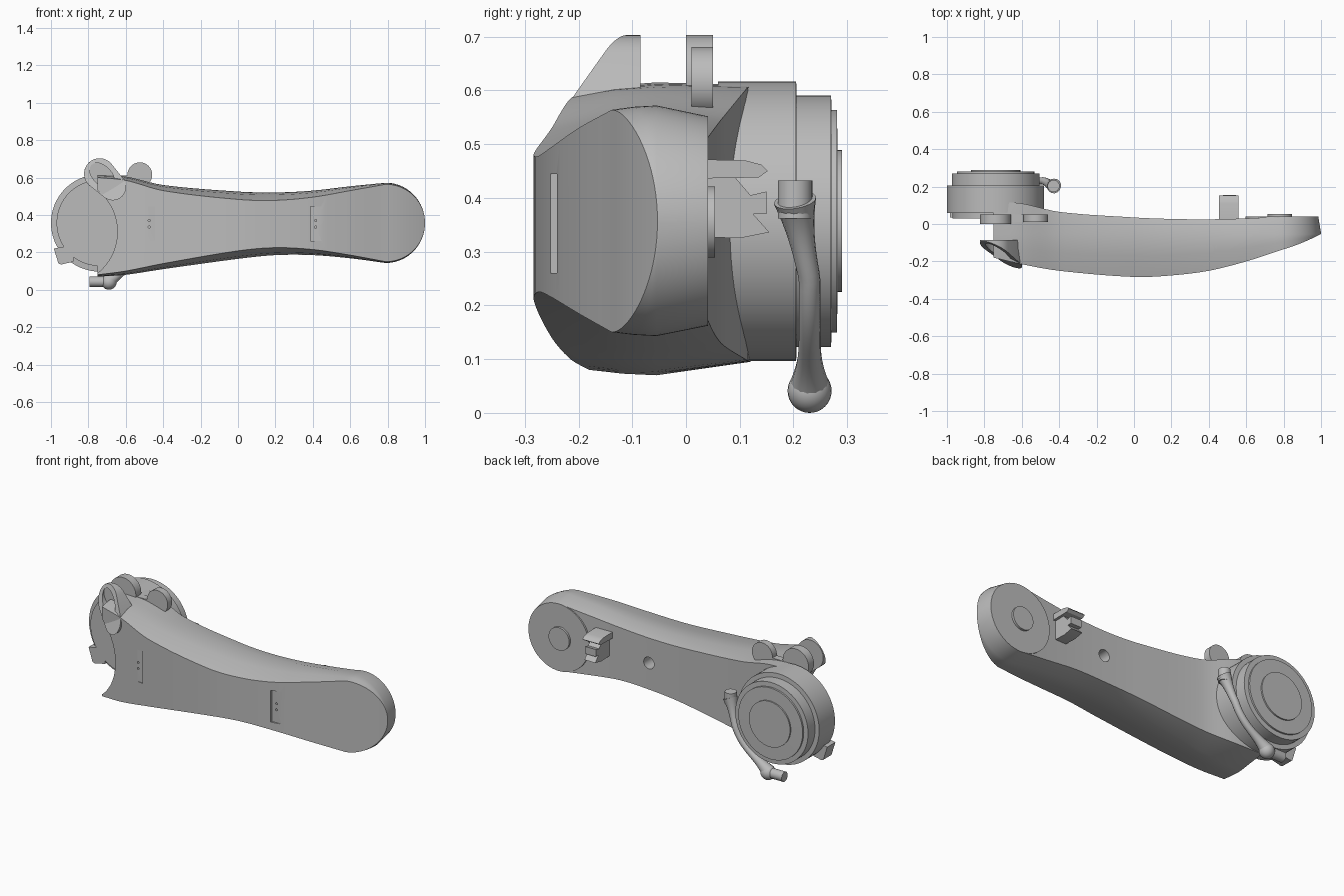
import bpy, bmesh
from math import sin, cos, pi, radians, sqrt
from mathutils import Vector

old = bpy.data.objects.get("Cube")
if old:
    bpy.data.objects.remove(old, do_unlink=True)

grey = bpy.data.materials.new("plain_grey")
grey.use_nodes = True
grey.diffuse_color = (0.5, 0.5, 0.5, 1)
grey.node_tree.nodes["Principled BSDF"].inputs["Base Color"].default_value = (0.5, 0.5, 0.5, 1)

CX, CZ = -0.74, 0.357     # drum centre
EX = 0.79                 # rounded end centre


def select(ob):
    bpy.ops.object.select_all(action='DESELECT')
    ob.select_set(True)
    bpy.context.view_layer.objects.active = ob


def finish(ob):
    ob.data.materials.clear()
    ob.data.materials.append(grey)
    select(ob)
    bpy.ops.object.shade_smooth_by_angle(angle=radians(32))
    return ob


def from_bmesh(name, bm):
    bmesh.ops.recalc_face_normals(bm, faces=bm.faces[:])
    me = bpy.data.meshes.new(name)
    bm.to_mesh(me)
    bm.free()
    ob = bpy.data.objects.new(name, me)
    bpy.context.collection.objects.link(ob)
    return finish(ob)


def loft(name, rings):
    """Skin a list of closed rings and cap both ends."""
    bm = bmesh.new()
    vs = [[bm.verts.new(p) for p in ring] for ring in rings]
    n = len(vs[0])
    for a, b in zip(vs, vs[1:]):
        for i in range(n):
            bm.faces.new((a[i], a[(i + 1) % n], b[(i + 1) % n], b[i]))
    bm.faces.new(vs[0])
    bm.faces.new(vs[-1][::-1])
    return from_bmesh(name, bm)


def turned(name, x, z, steps):
    """Round part along y; steps are (y, radius) pairs."""
    angles = [2 * pi * i / 64 for i in range(64)]
    return loft(name, [[(x + r * cos(a), y, z + r * sin(a)) for a in angles] for y, r in steps])


def hull(name, points):
    bm = bmesh.new()
    for p in points:
        bm.verts.new(p)
    res = bmesh.ops.convex_hull(bm, input=bm.verts[:])
    loose = {g for g in res["geom_interior"] + res["geom_unused"] if isinstance(g, bmesh.types.BMVert)}
    bmesh.ops.delete(bm, geom=list(loose), context='VERTS')
    return from_bmesh(name, bm)


def extrude_x(name, outline, x0, x1):
    return loft(name, [[(x, y, z) for y, z in outline] for x in (x0, x1)])


def box(name, lo, hi):
    return extrude_x(name, [(lo[1], lo[2]), (hi[1], lo[2]), (hi[1], hi[2]), (lo[1], hi[2])], lo[0], hi[0])


def cut(ob, cutters):
    for c in cutters:
        mod = ob.modifiers.new("cut", 'BOOLEAN')
        mod.operation, mod.solver, mod.object = 'DIFFERENCE', 'EXACT', c
        select(ob)
        bpy.ops.object.modifier_apply(modifier=mod.name)
        bpy.data.objects.remove(c, do_unlink=True)
    finish(ob)


# Arm sections: x, front y, front bottom, low, high, front top, back y, back bottom, back top
STATIONS = [
    (-.75, -.18, .08, .07, .615, .6, .12, .095, .61),
    (-.6, -.215, .1, .08, .605, .585, .11, .1, .6),
    (-.4, -.25, .14, .11, .56, .53, .065, .13, .545),
    (0, -.283, .208, .165, .525, .483, .035, .185, .505),
    (.2, -.275, .225, .185, .52, .478, .027, .2, .5),
    (.4, -.25, .215, .185, .53, .495, .025, .205, .51),
    (.6, -.2, .185, .168, .553, .53, .03, .185, .53),
    (EX, -.138, .15, .143, .572, .564, .04, .162, .552)]


def station(x):
    """Smooth interpolation through the stations."""
    k = max(i for i in range(len(STATIONS) - 1) if STATIONS[i][0] <= x or i == 0)
    a, b = STATIONS[k], STATIONS[k + 1]
    p, q = STATIONS[max(k - 1, 0)], STATIONS[min(k + 2, len(STATIONS) - 1)]
    h = b[0] - a[0]
    t = (x - a[0]) / h
    out = []
    for j in range(1, len(a)):
        m0 = (b[j] - p[j]) / (b[0] - p[0]) * h
        m1 = (q[j] - a[j]) / (q[0] - a[0]) * h
        out.append((2*t**3 - 3*t*t + 1) * a[j] + (t**3 - 2*t*t + t) * m0
                   + (3*t*t - 2*t**3) * b[j] + (t**3 - t*t) * m1)
    return out


def section(x):
    yf, fb, low, high, ft, yb, bb, bt = station(min(x, EX))
    s, xb = 1, x
    if x > EX:
        u = (x - EX) / 0.21
        s = sqrt(max(1 - u * u, 0.0004))
        yf += 0.085 * (0.7 * u + 0.3 * u * u)
        xb = EX + (x - EX) * 0.93
    ym = max(-0.055, yf + 0.004)
    yq = (yf + ym) / 2
    pts = [(x, yf, fb), (x, yq, fb + .7 * (low - fb)), (x, ym, low), (xb, yb, bb),
           (xb, yb, bt), (x, ym, high), (x, yq, ft + .7 * (high - ft)), (x, yf, ft)]
    return [(px, py, CZ + (pz - CZ) * s) for px, py, pz in pts]


xs = [-.75 + (EX + .75) * i / 44 for i in range(45)] + [EX + .21 * sin(pi / 2 * i / 20) for i in range(1, 21)]
arm = loft("arm_body", [section(x) for x in xs])

# Curved clearance, shallow front pockets with pin holes, rear hole
cutters = [turned("clearance", -.93, .31, [(-.5, .285), (.03, .285)]),
           turned("rear_hole", .22, .355, [(-.05, .034), (.2, .034)])]
for x0, x1, y, pin in ((-.52, -.443, -.238, -.475), (.387, .46, -.24, .415)):
    cutters.append(box("pocket", (x0, -.4, .26), (x1, y, .445)))
    for z in (.335, .37):
        cutters.append(turned("pin_hole", pin, z, [(-.4, .006), (-.2, .006)]))
cut(arm, cutters)

# Round pad on the back of the far end
turned("end_pad", EX, CZ, [(0, .195), (.041, .195)])
turned("end_button", .78, .355, [(.03, .066), (.054, .066)])

# Stepped drum
turned("drum", CX, CZ, [(.03, .23), (.058, .23), (.06, .26), (.205, .26), (.206, .234),
                        (.27, .234), (.271, .207), (.281, .207), (.282, .132), (.29, .132)])
extents = [(-.985, .22), (-.96, .14), (-.945, .135), (-.88, .15), (-.88, .24)]
loft("drum_tooth", [[(x, y, z) for x, z in extents] for y in (.035, .11)])

# Front lug with sloping face and oval recess
ring = [2 * pi * i / 40 for i in range(40)]
rim = [(cx + r * cos(a), cz + r * sin(a))
       for cx, cz, r in ((-.74, .62, .083), (-.67, .55, .072)) for a in ring]
lug = hull("front_lug", [p for x, z in rim for p in
                         ((x, -.14 - .45 * (x + .74) + .35 * (z - .62), z), (x, -.085, z))])
oval = []
for y in (-.4, -.1):
    oval.append([(-.727 + .08 * cos(a) * .7 + .05 * sin(a) * .7, y,
                  .612 - .08 * cos(a) * .7 + .05 * sin(a) * .7) for a in ring])
cut(lug, [loft("oval_cutter", oval)])

# Rear lugs and their web
turned("rear_lug", CX, .62, [(0, .083), (.05, .083)])
turned("small_lug", -.525, .615, [(.01, .066), (.05, .066)])
box("lug_web", (-.74, .01, .54), (-.53, .05, .61))

# Cable clip on the back
extrude_x("clip_wing", [(.01, .472), (.11, .47), (.14, .462), (.152, .45), (.135, .438), (.01, .436)], .455, .56)
extrude_x("clip_fork", [(.01, .44), (.09, .44), (.12, .405), (.15, .412), (.15, .37),
                        (.125, .37), (.155, .336), (.1, .325), (.01, .328)], .475, .545)

# Clamp lever sweeping round the drum
curve = bpy.data.curves.new("lever_path", 'CURVE')
curve.dimensions = '3D'
curve.bevel_depth = 1
curve.bevel_resolution = 5
curve.use_fill_caps = True
spline = curve.splines.new('POLY')
COUNT = 30
spline.points.add(COUNT - 1)
for i, pt in enumerate(spline.points):
    t = i / (COUNT - 1)
    a = radians(7 - 88 * t)
    edge = (2 * t - 1) ** 4
    r = .28 + .035 * edge
    pt.co = (CX + r * cos(a), .203 + .027 * min(1, 3 * t), CZ + r * sin(a), 1)
    pt.radius = .02 + .02 * edge
lever = bpy.data.objects.new("lever", curve)
bpy.context.collection.objects.link(lever)
select(lever)
bpy.ops.object.convert(target='MESH')
finish(bpy.context.object)

bpy.ops.mesh.primitive_uv_sphere_add(segments=24, ring_count=16, radius=.041, location=(-.69, .23, .041))
bpy.context.object.name = "lever_knob"
finish(bpy.context.object)
for name, r, d, loc, rot in (("lever_peg", .032, .07, (-.43, .203, .397), 0),
                             ("knob_peg", .028, .1, (-.745, .23, .043), pi / 2)):
    bpy.ops.mesh.primitive_cylinder_add(vertices=32, radius=r, depth=d, location=loc, rotation=(0, rot, 0))
    bpy.context.object.name = name
    finish(bpy.context.object)
